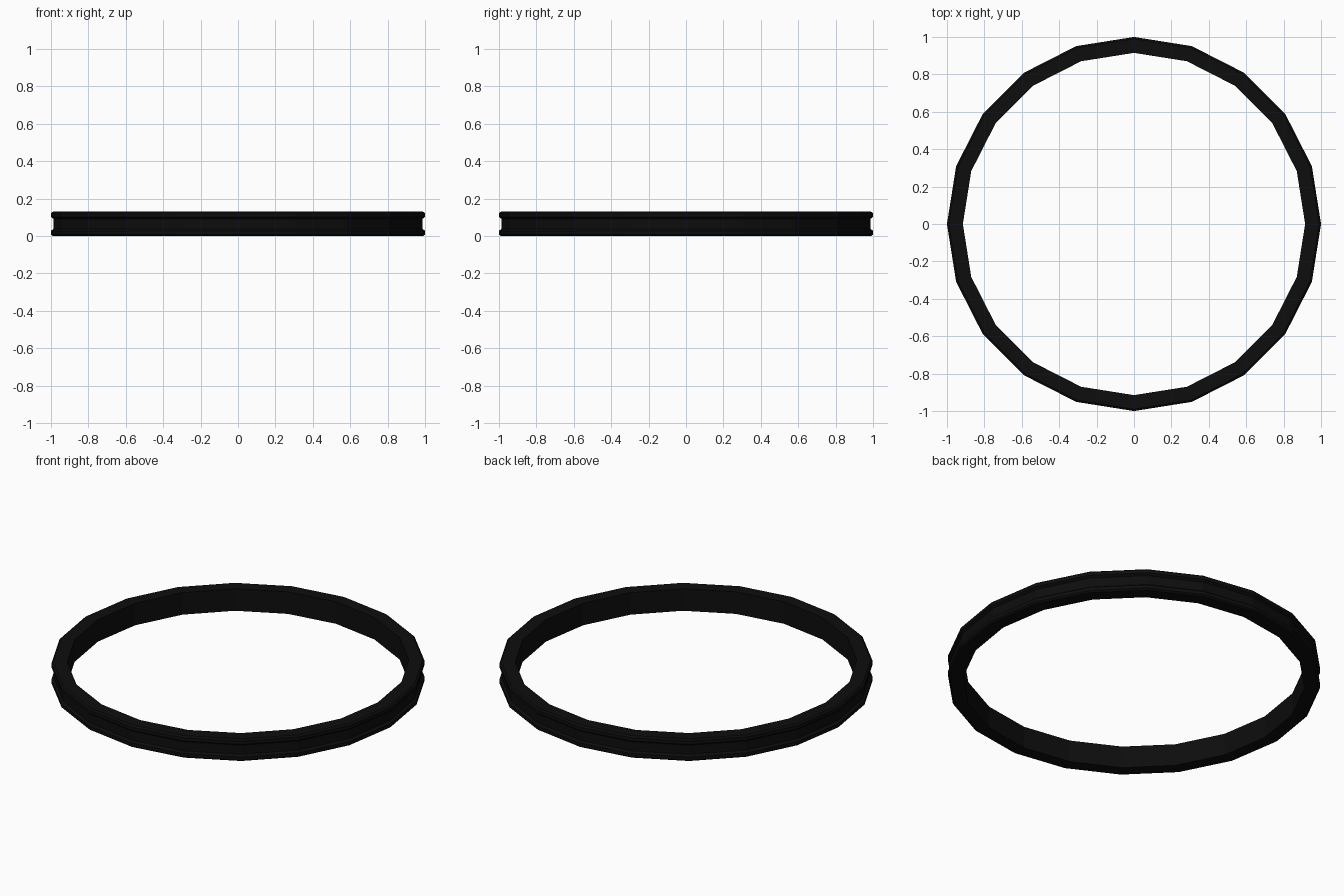
import bpy, bmesh, math

if "Cube" in bpy.data.objects:
    bpy.data.objects.remove(bpy.data.objects["Cube"])

SIDES = 20

# Closed cross-section (radius, height): flat inner wall, two outer lips, shallow groove
profile = [
    (0.915, 0.0), (0.99, 0.0), (1.0, 0.008), (1.0, 0.028), (0.987, 0.038),
    (0.987, 0.092), (1.0, 0.102), (1.0, 0.122), (0.99, 0.13), (0.915, 0.13),
]

# Sweep the section around z
bm = bmesh.new()
rings = []
for i in range(SIDES):
    a = 2 * math.pi * i / SIDES
    rings.append([bm.verts.new((r * math.cos(a), r * math.sin(a), z)) for r, z in profile])
n = len(profile)
for i in range(SIDES):
    cur, nxt = rings[i], rings[(i + 1) % SIDES]
    for j in range(n):
        k = (j + 1) % n
        bm.faces.new((cur[j], nxt[j], nxt[k], cur[k]))
bmesh.ops.recalc_face_normals(bm, faces=bm.faces)

mesh = bpy.data.meshes.new("grooved_ring")
bm.to_mesh(mesh)
bm.free()
ring = bpy.data.objects.new("grooved_ring", mesh)
bpy.context.collection.objects.link(ring)

# Black rubber
mat = bpy.data.materials.new("black_rubber")
mat.diffuse_color = (0.004, 0.004, 0.004, 1)
mat.use_nodes = True
mat.node_tree.nodes["Principled BSDF"].inputs["Base Color"].default_value = mat.diffuse_color
mesh.materials.append(mat)
